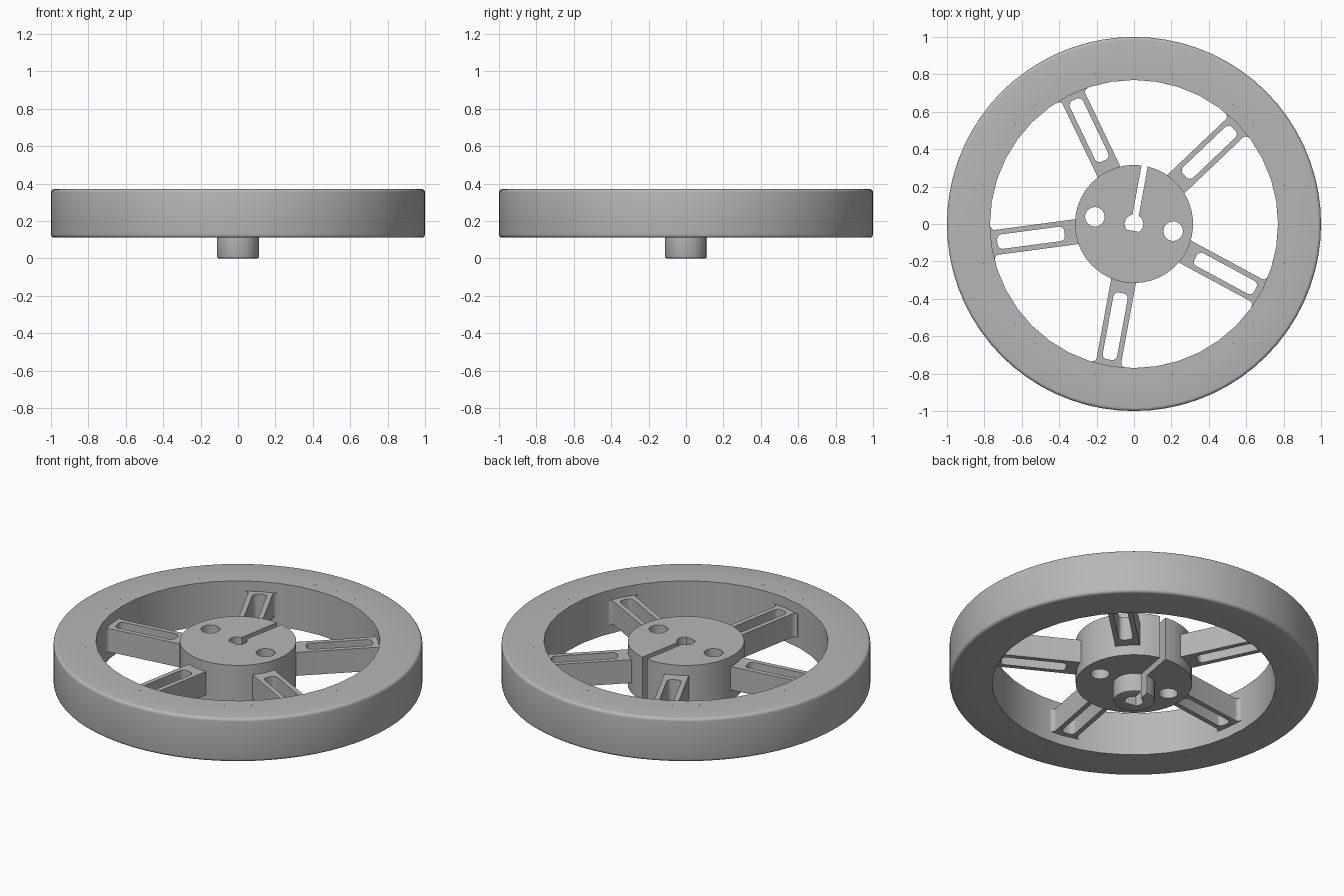
import bpy, bmesh, math
from mathutils import Matrix

if "Cube" in bpy.data.objects:
    bpy.data.objects.remove(bpy.data.objects["Cube"])

TOP, BOTTOM = 0.37, 0.11          # wheel faces
FIRST = math.radians(43.6)        # direction of the first spoke
SLIT = math.radians(79.6)         # direction of the clamp slit

grey = bpy.data.materials.new("grey plastic")
grey.diffuse_color = (0.47, 0.47, 0.47, 1)
grey.use_nodes = True
grey.node_tree.nodes["Principled BSDF"].inputs["Base Color"].default_value = grey.diffuse_color


def finish(name, bm, angle=0.0):
    bmesh.ops.recalc_face_normals(bm, faces=bm.faces)
    bmesh.ops.rotate(bm, verts=bm.verts, cent=(0, 0, 0),
                     matrix=Matrix.Rotation(angle, 3, 'Z'))
    me = bpy.data.meshes.new(name)
    bm.to_mesh(me)
    bm.free()
    me.materials.append(grey)
    ob = bpy.data.objects.new(name, me)
    bpy.context.collection.objects.link(ob)
    bpy.ops.object.select_all(action='DESELECT')
    ob.select_set(True)
    bpy.context.view_layer.objects.active = ob
    bpy.ops.object.shade_smooth_by_angle(angle=math.radians(30))
    return ob


def arc(cx, cy, r, a0, a1, n):
    """Points on an arc, angles in degrees."""
    pts = []
    for i in range(n + 1):
        a = math.radians(a0 + (a1 - a0) * i / n)
        pts.append((cx + r * math.cos(a), cy + r * math.sin(a)))
    return pts


def circle(cx, cy, r, n):
    return arc(cx, cy, r, 0, 360, n)[:-1]


def plate(loops, z0, z1):
    """Fill an outline with holes and extrude it."""
    bm = bmesh.new()
    for pts in loops:
        vs = [bm.verts.new((x, y, z0)) for x, y in pts]
        for i, v in enumerate(vs):
            bm.edges.new((v, vs[(i + 1) % len(vs)]))
    bmesh.ops.triangle_fill(bm, use_beauty=True, edges=bm.edges[:], normal=(0, 0, 1))
    ext = bmesh.ops.extrude_face_region(bm, geom=bm.faces[:])
    moved = [g for g in ext["geom"] if isinstance(g, bmesh.types.BMVert)]
    bmesh.ops.translate(bm, verts=moved, vec=(0, 0, z1 - z0))
    return bm


def ring(name, profile, n):
    """Revolve a closed (radius, z) profile."""
    bm = bmesh.new()
    rows = [[bm.verts.new((r * math.cos(2 * math.pi * i / n),
                           r * math.sin(2 * math.pi * i / n), z))
             for r, z in profile] for i in range(n)]
    m = len(profile)
    for i in range(n):
        a, b = rows[i], rows[(i + 1) % n]
        for j in range(m):
            k = (j + 1) % m
            bm.faces.new((a[j], b[j], b[k], a[k]))
    return finish(name, bm)


def clamp_outline(radius, n):
    """Disc with a D-shaped bore opened by a slit along +x."""
    h, bore, flat = 0.017, 0.05, 0.037
    ao = math.degrees(math.asin(h / radius))
    ai = math.degrees(math.asin(h / bore))
    af = math.degrees(math.acos(-flat / bore))
    return (arc(0, 0, radius, ao, 360 - ao, n)
            + arc(0, 0, bore, 360 - ai, 360 - af, 10)
            + arc(0, 0, bore, af, ai, 10))


# Tyre with rounded outer edges, and the rim inside it
b = 0.018
edge = arc(1 - b, BOTTOM + b, b, -90, 0, 4) + arc(1 - b, TOP - b, b, 0, 90, 4)
ring("tyre", [(0.83, BOTTOM)] + edge + [(0.83, TOP)], 72)
ring("rim", [(0.77, BOTTOM), (0.832, BOTTOM), (0.832, TOP), (0.77, TOP)], 40)

# Hub disc with two bolt holes
hub = plate([clamp_outline(0.316, 40), circle(0, 0.213, 0.052, 24),
             circle(0, -0.213, 0.052, 24)], BOTTOM, TOP)
finish("hub", hub, SLIT)

# Shaft boss below the hub, lower rim bevelled
boss = plate([clamp_outline(0.113, 32)], 0.0, BOTTOM)
low = [e for e in boss.edges if len(e.link_faces) == 2
       and all(v.co.z < 1e-4 and v.co.xy.length > 0.11 for v in e.verts)
       and any(abs(f.normal.z) < 0.5 for f in e.link_faces)]
bmesh.ops.bevel(boss, geom=low, offset=0.01, segments=2, profile=0.5,
                affect='EDGES', clamp_overlap=True)
finish("shaft_boss", boss, SLIT)

# Five slotted spokes, flared where they meet the rim
w, f, c = 0.067, 0.022, 0.026
half = [(0.30, -w)] + arc(0.762 - f, -w - f, f, 90, 0, 5) + [(0.785, -w - f)]
outline = half + [(x, -y) for x, y in reversed(half)]
x0, x1, s = 0.375 + c, 0.737 - c, 0.039 - c
slot = (arc(x1, s, c, 0, 90, 4) + arc(x0, s, c, 90, 180, 4)
        + arc(x0, -s, c, 180, 270, 4) + arc(x1, -s, c, 270, 360, 4))
for i in range(5):
    finish(f"spoke_{i + 1}", plate([outline, slot], 0.17, 0.31),
           FIRST + i * math.radians(72))
